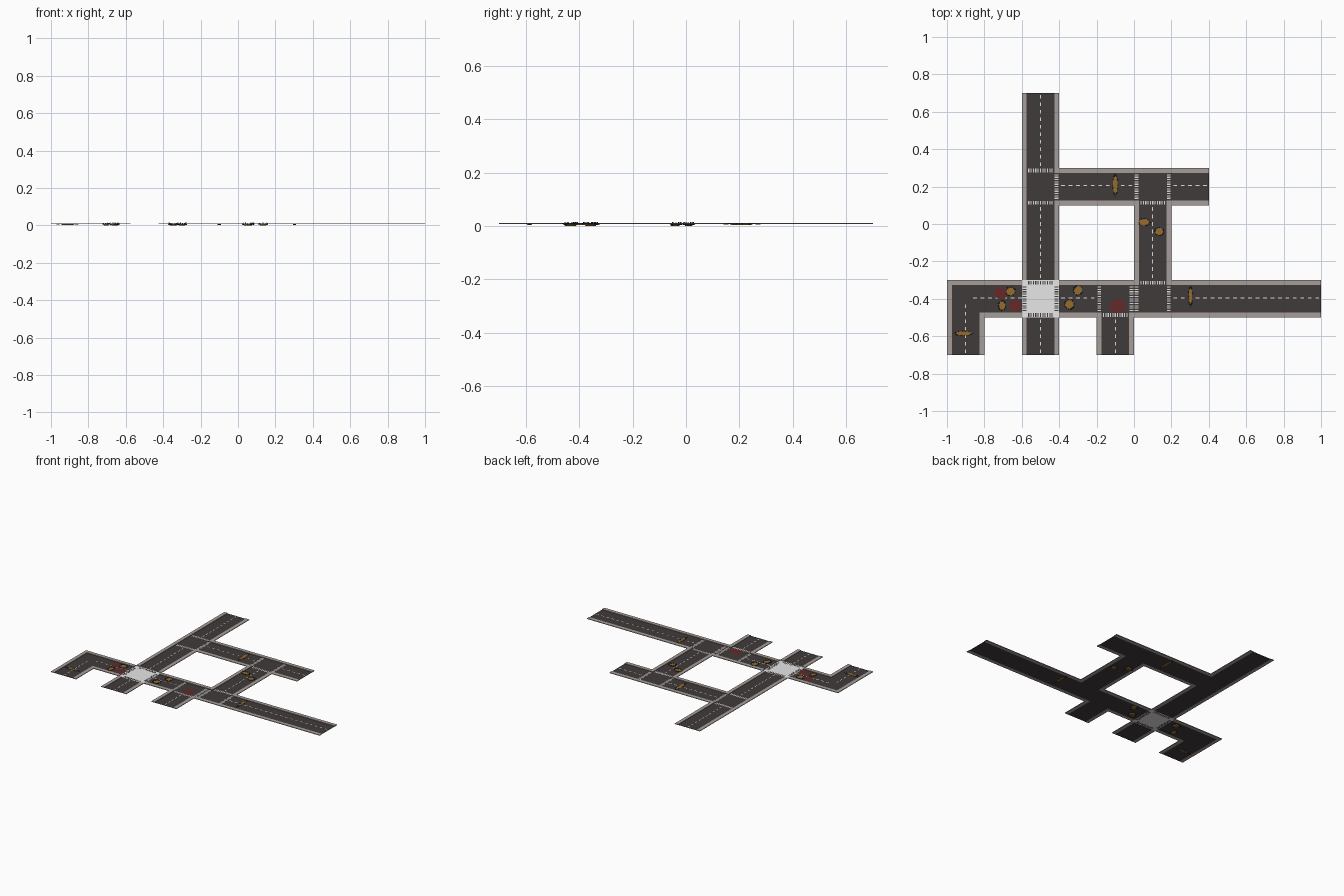
import bpy, bmesh, math, random
from mathutils import Vector, Matrix

if "Cube" in bpy.data.objects:
    bpy.data.objects.remove(bpy.data.objects["Cube"])

random.seed(4)
Z = 0.008          # road level
H = 0.1            # half a tile
W = 0.026          # pavement width
DIRS = [(1, 0), (-1, 0), (0, 1), (0, -1)]


def material(name, r, g, b):
    m = bpy.data.materials.new(name)
    m.diffuse_color = (r, g, b, 1)
    m.use_nodes = True
    m.node_tree.nodes["Principled BSDF"].inputs["Base Color"].default_value = m.diffuse_color
    return m


ASPHALT = material("asphalt", 0.052, 0.043, 0.043)
PAVING = material("paving grey", 0.38, 0.34, 0.315)
WHITE = material("white", 1.0, 1.0, 1.0)
PAINT = material("road paint", 0.75, 0.73, 0.70)
RED = material("dark red", 0.13, 0.022, 0.022)
EARTH = material("earth brown", 0.30, 0.15, 0.028)
RUBBLE = material("rubble", 0.03, 0.027, 0.025)


def finish(name, bm, mat):
    bmesh.ops.recalc_face_normals(bm, faces=bm.faces)
    for f in bm.faces:      # open sheets face up
        if f.normal.z < 0 and all(e.is_boundary for e in f.edges):
            f.normal_flip()
    me = bpy.data.meshes.new(name)
    bm.to_mesh(me)
    bm.free()
    me.materials.append(mat)
    ob = bpy.data.objects.new(name, me)
    bpy.context.collection.objects.link(ob)
    return ob


def sheet(bm, x0, x1, y0, y1, z):
    bm.faces.new([bm.verts.new(p) for p in
                  ((x0, y0, z), (x1, y0, z), (x1, y1, z), (x0, y1, z))])


def box(bm, x0, x1, y0, y1, z0, z1):
    m = Matrix.Translation(((x0 + x1) / 2, (y0 + y1) / 2, (z0 + z1) / 2))
    bmesh.ops.create_cube(bm, size=1, matrix=m @ Matrix.Diagonal((x1 - x0, y1 - y0, z1 - z0, 1)))


def centre(t):
    return -0.9 + 0.2 * t[0], -0.6 + 0.2 * t[1]


# Street map on a 0.2 grid
tiles = {(i, 1) for i in range(10)} | {(2, j) for j in range(7)} | {(i, 4) for i in range(2, 7)}
tiles |= {(5, 2), (5, 3), (0, 0), (4, 0)}
ends = {(2, 6, 0, 1), (2, 0, 0, -1), (6, 4, 1, 0), (4, 0, 0, -1), (0, 0, 0, -1), (9, 1, 1, 0)}
junctions = [(2, 4), (5, 4), (5, 1), (4, 1), (2, 1)]
blank = (2, 1)


def is_open(t, dx, dy):
    return (t[0] + dx, t[1] + dy) in tiles or (t[0], t[1], dx, dy) in ends


# Road surface, pavements and the blank white crossing
road, paving, plain = bmesh.new(), bmesh.new(), bmesh.new()
for t in sorted(tiles):
    x, y = centre(t)
    sheet(plain if t == blank else road, x - H, x + H, y - H, y + H, Z)
    if t == blank:
        continue
    for dx, dy in DIRS:
        if is_open(t, dx, dy):
            continue
        cx, cy = x + dx * (H - W / 2), y + dy * (H - W / 2)
        hx, hy = (W / 2, H) if dx else (H, W / 2)
        x0, x1 = cx - hx, cx + hx
        if dy:              # outer corners: avoid overlapping the side strip
            x0 += 0 if is_open(t, -1, 0) else W
            x1 -= 0 if is_open(t, 1, 0) else W
        box(paving, x0, x1, cy - hy, cy + hy, Z - 0.0006, Z + 0.0035)
    for sx in (-1, 1):
        for sy in (-1, 1):
            if (is_open(t, sx, 0) and is_open(t, 0, sy)
                    and (t[0] + sx, t[1] + sy) not in tiles):
                cx, cy = x + sx * (H - W / 2), y + sy * (H - W / 2)
                box(paving, cx - W / 2, cx + W / 2, cy - W / 2, cy + W / 2,
                    Z - 0.0006, Z + 0.0035)
bmesh.ops.remove_doubles(road, verts=road.verts, dist=0.0001)
finish("road_surface", road, ASPHALT)
finish("pavements", paving, PAVING)
finish("blank_crossing", plain, WHITE)

# Zebra crossings (dark bars on the blank crossing)
zebra, dark = bmesh.new(), bmesh.new()
for t in junctions:
    x, y = centre(t)
    for dx, dy in DIRS:
        if not is_open(t, dx, dy):
            continue
        for k in range(11):
            s = (k - 5) * 0.0125
            cx = x + dx * 0.086 + (0 if dx else s)
            cy = y + dy * 0.086 + (0 if dy else s)
            hx, hy = (0.010, 0.003) if dx else (0.003, 0.010)
            if t == blank:
                box(dark, cx - hx, cx + hx, cy - hy, cy + hy, Z - 0.0006, Z + 0.0006)
            else:
                sheet(zebra, cx - hx, cx + hx, cy - hy, cy + hy, Z + 0.0007)
finish("zebra_crossings", zebra, PAINT)
finish("blank_crossing_bars", dark, ASPHALT)

# Dashed centre lines: (along x?, start, end, fixed coordinate)
dashes = bmesh.new()
for along_x, a, b, c in [(1, -0.87, -0.6, -0.395), (1, -0.4, -0.2, -0.395), (1, 0.2, 1.0, -0.395),
                         (1, -0.4, 0.0, 0.205), (1, 0.2, 0.4, 0.205),
                         (0, 0.3, 0.7, -0.5), (0, -0.3, 0.1, -0.5), (0, -0.7, -0.5, -0.5),
                         (0, -0.7, -0.43, -0.9), (0, -0.7, -0.5, -0.1), (0, -0.3, 0.1, 0.1)]:
    for k in range(round((b - a) / 0.04)):
        s = a + 0.04 * k + 0.01
        if along_x:
            sheet(dashes, s, s + 0.02, c - 0.0025, c + 0.0025, Z + 0.0007)
        else:
            sheet(dashes, c - 0.0025, c + 0.0025, s, s + 0.02, Z + 0.0007)
finish("centre_lines", dashes, PAINT)


def outline(cx, cy, rx, ry, n, rough):
    pts = []
    for k in range(n):
        a = 2 * math.pi * k / n
        r = 1 + random.uniform(-rough, rough)
        pts.append((cx + rx * r * math.cos(a), cy + ry * r * math.sin(a)))
    return pts


# Red stains
stains = bmesh.new()
for x, y, r in [(-0.715, -0.37, 0.036), (-0.635, -0.437, 0.036), (-0.09, -0.44, 0.042)]:
    stains.faces.new([stains.verts.new((px, py, Z + 0.0012))
                      for px, py in outline(x, y, r, r * 0.9, 18, 0.12)])
finish("red_stains", stains, RED)

# Potholes and long cracks: earth patch bulging below the road, rubble on the rim
earth, rubble = bmesh.new(), bmesh.new()
holes = [(-0.66, -0.36, 0.024, 0.022), (-0.705, -0.437, 0.018, 0.024), (-0.30, -0.355, 0.022, 0.024),
         (-0.345, -0.43, 0.024, 0.024), (0.055, 0.01, 0.028, 0.019), (0.135, -0.04, 0.022, 0.02),
         (-0.1, 0.21, 0.012, 0.05), (0.302, -0.385, 0.01, 0.045), (-0.912, -0.585, 0.042, 0.011)]
for x, y, rx, ry in holes:
    crack = max(rx, ry) > 0.035
    top = [earth.verts.new((px, py, Z + 0.0016)) for px, py in outline(x, y, rx, ry, 12, 0.12)]
    low = [earth.verts.new((x + (v.co.x - x) * 0.7, y + (v.co.y - y) * 0.7, 0.003 if crack else 0))
           for v in top]
    earth.faces.new(top)
    earth.faces.new(low)
    for k in range(12):
        j = (k + 1) % 12
        earth.faces.new((top[k], top[j], low[j], low[k]))
    for k in range(14):     # broken asphalt chips
        a = 2 * math.pi * k / 14 + random.uniform(-0.15, 0.15)
        s = random.uniform(0.004, 0.007)
        m = (Matrix.Translation((x + rx * 1.05 * math.cos(a), y + ry * 1.05 * math.sin(a), Z + 0.001))
             @ Matrix.Rotation(random.uniform(0, 6.28), 4, 'Z')
             @ Matrix.Diagonal((s, s * 0.8, 0.003 if crack else random.uniform(0.003, 0.012), 1)))
        bmesh.ops.create_cone(rubble, cap_ends=True, segments=4, radius1=0.9, radius2=0.4,
                              depth=1, matrix=m)
    if crack:               # splinters at both tips
        for sgn in (-1, 1):
            dx, dy = (0, 1) if ry > rx else (1, 0)
            tx, ty = x + sgn * dx * rx * 1.2, y + sgn * dy * ry * 1.2
            box(rubble, tx - 0.003 - dx * 0.006, tx + 0.003 + dx * 0.006,
                ty - 0.003 - dy * 0.006, ty + 0.003 + dy * 0.006, Z - 0.002, Z + 0.0015)
finish("pothole_earth", earth, EARTH)
finish("pothole_rubble", rubble, RUBBLE)
